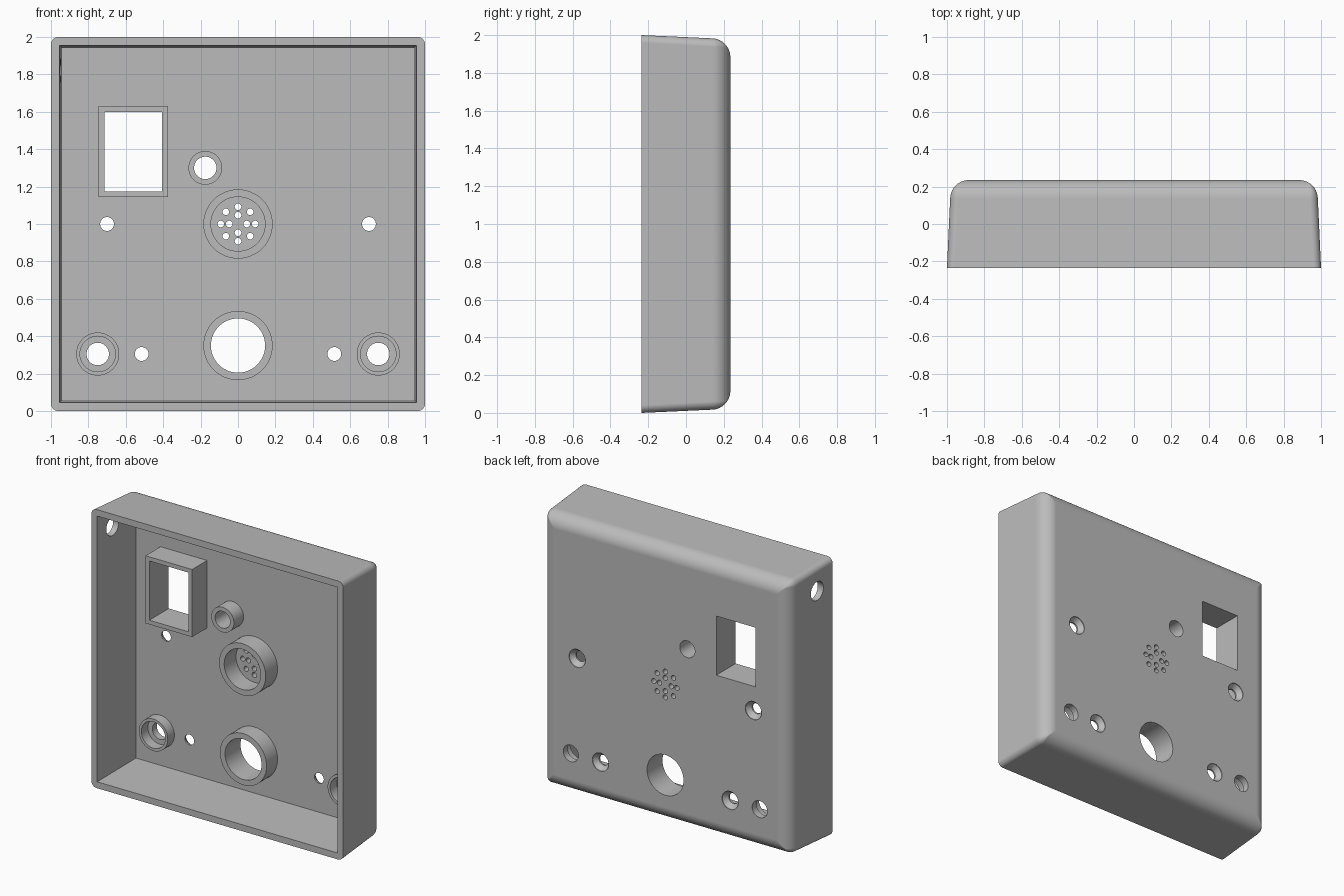
import bpy
import bmesh
from math import sin, cos, pi, radians

cube = bpy.data.objects.get("Cube")
if cube:
    bpy.data.objects.remove(cube, do_unlink=True)

FRONT, FLOOR, BACK = -0.235, 0.185, 0.235

grey = bpy.data.materials.new("plain grey")
grey.use_nodes = True
colour = (0.5, 0.5, 0.5, 1)
grey.diffuse_color = colour
grey.node_tree.nodes["Principled BSDF"].inputs["Base Color"].default_value = colour


# Outlines in the x-z plane
def circle(x, z, r, n=48):
    return [(x + r * cos(2 * pi * i / n), z + r * sin(2 * pi * i / n)) for i in range(n)]


def rect(x0, x1, z0, z1):
    return [(x0, z0), (x1, z0), (x1, z1), (x0, z1)]


def rounded_square(half, r, steps=6):
    pts = []
    for k in range(4):
        cx = (half - r) * (1 if k in (0, 3) else -1)
        cz = (half - r) * (1 if k < 2 else -1)
        for i in range(steps + 1):
            a = (k + i / steps) * pi / 2
            pts.append((cx + r * cos(a), 1 + cz + r * sin(a)))
    return pts


# Skin a row of outlines, each placed at its own depth
def loft(bm, sections, caps=True):
    rings = [[bm.verts.new((x, y, z)) for x, z in pts] for y, pts in sections]
    for a, b in zip(rings, rings[1:]):
        for i in range(len(a)):
            j = (i + 1) % len(a)
            bm.faces.new((a[i], a[j], b[j], b[i]))
    if caps:
        bm.faces.new(rings[0])
        bm.faces.new(rings[-1])


def make(name, bm):
    bmesh.ops.recalc_face_normals(bm, faces=bm.faces[:])
    mesh = bpy.data.meshes.new(name)
    bm.to_mesh(mesh)
    bm.free()
    mesh.materials.append(grey)
    obj = bpy.data.objects.new(name, mesh)
    bpy.context.collection.objects.link(obj)
    return obj


def smooth(obj):
    bpy.ops.object.select_all(action="DESELECT")
    obj.select_set(True)
    bpy.context.view_layer.objects.active = obj
    bpy.ops.object.shade_smooth_by_angle(angle=radians(30))


# Open tube standing on the inside of the back wall
def tube(name, outer, inner, length):
    tip = FLOOR - length
    bm = bmesh.new()
    loft(bm, [(FLOOR, outer), (tip, outer), (tip, inner), (FLOOR, inner)], caps=False)
    smooth(make(name, bm))


# Case: drafted walls with a rounded back edge
R = 0.1
sections = [(FRONT, rounded_square(1.0, 0.04))]
for i in range(11):
    a = i / 10 * pi / 2
    inset = R * (1 - cos(a))
    sections.append((BACK - R + R * sin(a), rounded_square(0.983 - inset, max(0.045 - inset, 0.006))))
bm = bmesh.new()
loft(bm, sections)
case = make("case", bm)

# Hollow inside
bm = bmesh.new()
loft(bm, [(FRONT - 0.1, rect(-0.957, 0.957, 0.043, 1.957)),
          (FLOOR, rect(-0.94, 0.94, 0.06, 1.94))])
cavity = make("cavity_cutter", bm)

# Openings through the back wall
window = rect(-0.715, -0.405, 1.175, 1.6)
bm = bmesh.new()
through = [window, circle(0, 0.35, 0.145), circle(-0.175, 1.3, 0.06)]
through += [circle(s * 0.75, 0.305, 0.06) for s in (-1, 1)]
for ring, count in ((0.047, 4), (0.092, 8)):
    through += [circle(x, z, 0.018, 16) for x, z in circle(0, 1, ring, count)]
for outline in through:
    loft(bm, [(FLOOR - 0.1, outline), (BACK + 0.1, outline)])

# Countersunk screw holes
for x, z in ((0.7, 1.0), (0.515, 0.305)):
    for s in (-1, 1):
        small, wide = circle(s * x, z, 0.037, 32), circle(s * x, z, 0.065, 32)
        loft(bm, [(FLOOR - 0.1, small), (FLOOR + 0.012, small),
                  (BACK - 0.005, wide), (BACK + 0.1, wide)])

# Cable hole in one side wall
side = [[bm.verts.new((x, y - 0.07, z)) for y, z in circle(0, 1.82, 0.067)] for x in (-1.1, -0.85)]
for i in range(48):
    j = (i + 1) % 48
    bm.faces.new((side[0][i], side[0][j], side[1][j], side[1][i]))
for cap in side:
    bm.faces.new(cap)
holes = make("hole_cutter", bm)

for cutter in (cavity, holes):
    mod = case.modifiers.new("cut", "BOOLEAN")
    mod.operation = "DIFFERENCE"
    mod.solver = "EXACT"
    mod.object = cutter
    bpy.ops.object.select_all(action="DESELECT")
    case.select_set(True)
    bpy.context.view_layer.objects.active = case
    bpy.ops.object.modifier_apply(modifier=mod.name)
    bpy.data.objects.remove(cutter, do_unlink=True)
smooth(case)
weighted = case.modifiers.new("flat panels", "WEIGHTED_NORMAL")
weighted.keep_sharp = True

# Raised collars around the openings
tube("window_frame", rect(-0.745, -0.375, 1.145, 1.63), window, 0.17)
tube("speaker_collar", circle(0, 1, 0.185), circle(0, 1, 0.145), 0.135)
tube("large_collar", circle(0, 0.35, 0.185), circle(0, 0.35, 0.145), 0.125)
tube("small_collar", circle(-0.175, 1.3, 0.09), circle(-0.175, 1.3, 0.06), 0.11)
for side_name, s in (("left", 1), ("right", -1)):
    tube(side_name + "_corner_collar", circle(s * 0.75, 0.305, 0.115),
         circle(s * 0.75, 0.305, 0.095), 0.075)
